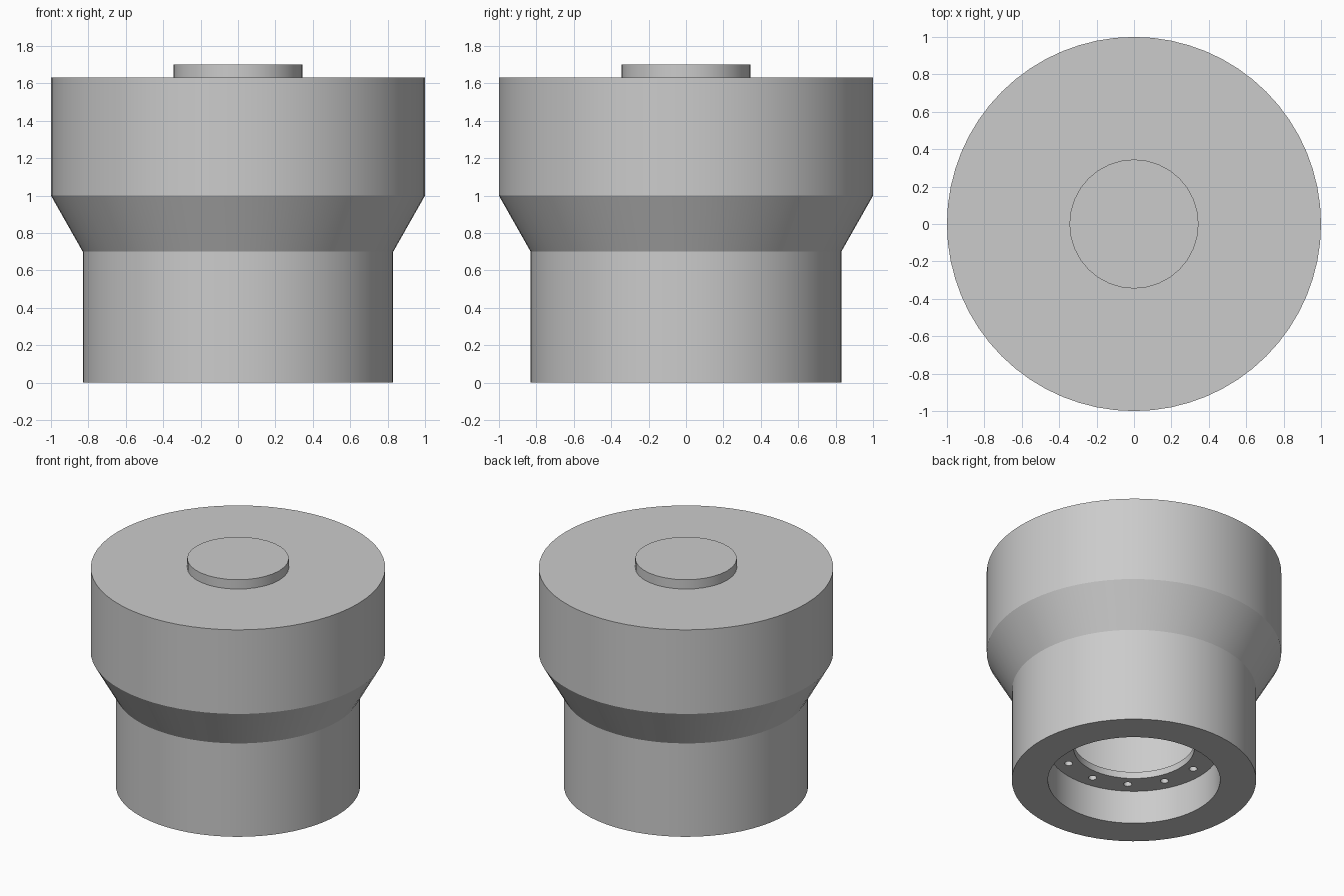
import bpy, math

cube = bpy.data.objects.get("Cube")
if cube:
    bpy.data.objects.remove(cube)

grey = bpy.data.materials.new("plain_grey")
grey.use_nodes = True
colour = (0.6, 0.6, 0.6, 1)
grey.diffuse_color = colour
grey.node_tree.nodes["Principled BSDF"].inputs["Base Color"].default_value = colour


def finish(obj, angle=25):
    """Smooth the round walls and keep the rims sharp."""
    bpy.ops.object.select_all(action="DESELECT")
    obj.select_set(True)
    bpy.context.view_layer.objects.active = obj
    bpy.ops.object.shade_smooth_by_angle(angle=math.radians(angle))


def revolve(name, profile, sides, closed=False):
    """Turn a (radius, height) profile about z; open ends get flat caps."""
    n = len(profile)
    verts = [(r * math.cos(a), r * math.sin(a), z)
             for r, z in profile
             for a in (math.tau * i / sides for i in range(sides))]
    faces = []
    for j in range(n if closed else n - 1):
        k = (j + 1) % n
        for i in range(sides):
            m = (i + 1) % sides
            faces.append((j * sides + i, j * sides + m, k * sides + m, k * sides + i))
    if not closed:
        faces.append(tuple(reversed(range(sides))))
        faces.append(tuple(range((n - 1) * sides, n * sides)))
    mesh = bpy.data.meshes.new(name)
    mesh.from_pydata(verts, [], faces)
    mesh.materials.append(grey)
    obj = bpy.data.objects.new(name, mesh)
    bpy.context.collection.objects.link(obj)
    return obj


# Hollow housing: cavity ceiling, down the bore, round the foot, up to the lid
housing = revolve("housing", [
    (0.70, 1.50), (0.70, 0.30), (0.585, 0.30), (0.585, 0.0), (0.83, 0.0),
    (0.83, 0.70), (1.0, 1.0), (1.0, 1.63)], 64)
# The cavity ceiling is seen from below, so its cap and the walls face outward
finish(housing)

# Raised disc on the lid
finish(revolve("top_disc", [(0.345, 1.62), (0.345, 1.70)], 32))

# Recessed flange with a ring of bolt holes
flange = revolve("bolt_flange", [
    (0.41, 0.25), (0.60, 0.25), (0.60, 0.30), (0.41, 0.30)], 64, closed=True)

holes = 12
cutters = []
for i in range(holes):
    a = math.radians(25) + math.tau * i / holes
    bpy.ops.mesh.primitive_cylinder_add(
        vertices=16, radius=0.028, depth=0.2,
        location=(0.49 * math.cos(a), 0.49 * math.sin(a), 0.275))
    cutter = bpy.context.object
    cutter.name = "hole_cutter"
    cutter.hide_render = True
    cutters.append(cutter)
    mod = flange.modifiers.new("hole", "BOOLEAN")
    mod.operation = "DIFFERENCE"
    mod.solver = "EXACT"
    mod.object = cutter

# Bake the holes, then drop the cutters
bpy.context.view_layer.objects.active = flange
for mod in list(flange.modifiers):
    bpy.ops.object.modifier_apply(modifier=mod.name)
for cutter in cutters:
    bpy.data.objects.remove(cutter)
finish(flange)
